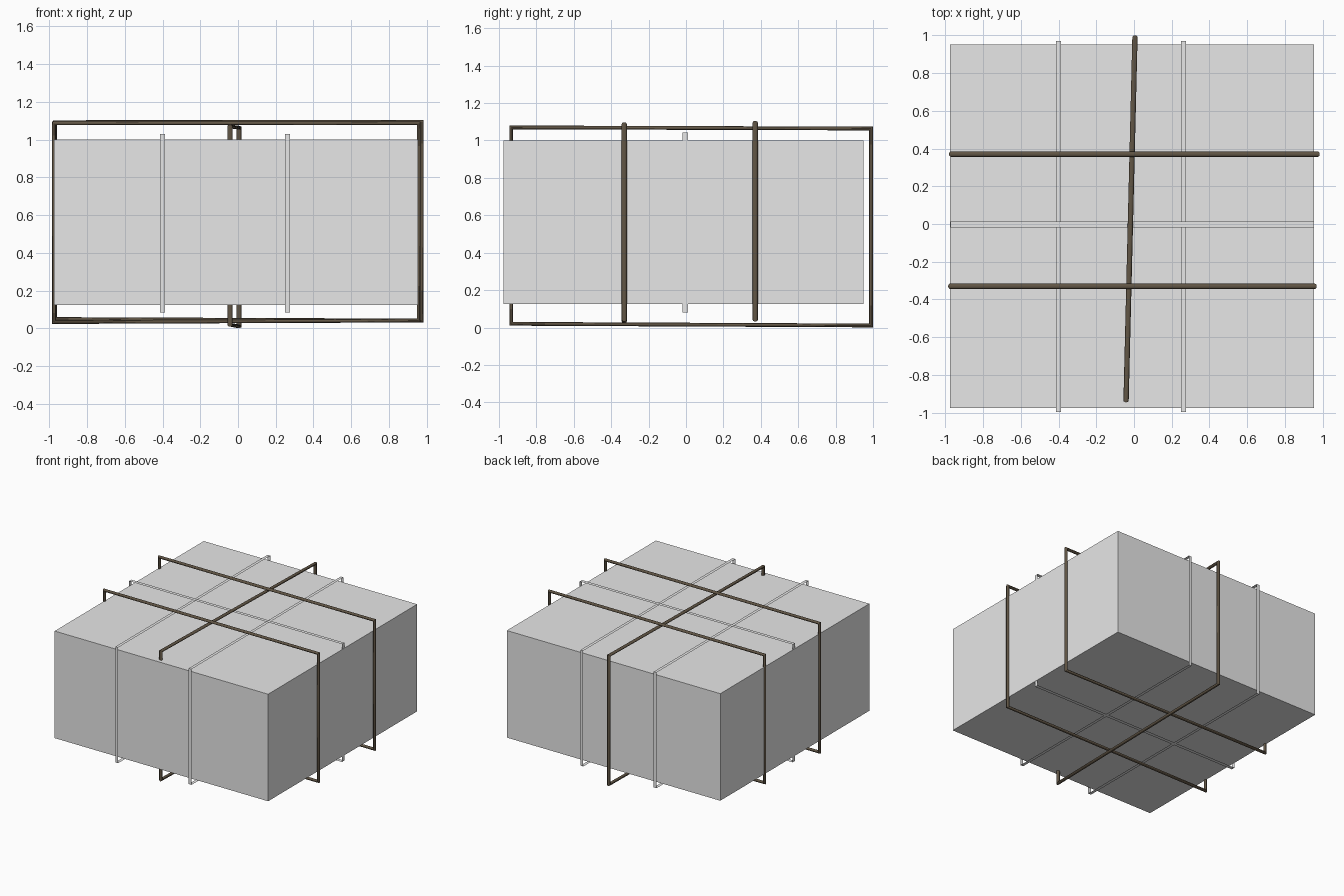
import bpy, bmesh, math
from mathutils import Vector

cube = bpy.data.objects.get("Cube")
if cube:
    bpy.data.objects.remove(cube, do_unlink=True)


def material(name, rgb):
    m = bpy.data.materials.new(name)
    m.use_nodes = True
    m.diffuse_color = (*rgb, 1)
    m.node_tree.nodes["Principled BSDF"].inputs["Base Color"].default_value = (*rgb, 1)
    return m


GREY = material("light grey", (0.8, 0.8, 0.8))
BROWN = material("dark brown", (0.12, 0.092, 0.06))


def finish(name, bm, mat):
    mesh = bpy.data.meshes.new(name)
    bm.to_mesh(mesh)
    bm.free()
    mesh.materials.append(mat)
    obj = bpy.data.objects.new(name, mesh)
    bpy.context.collection.objects.link(obj)
    return obj


def bridge(bm, rings, closed):
    """Join neighbouring rings of vertices all the way round the loop."""
    for a, b in zip(rings, rings[1:] + rings[:1]):
        n = len(a)
        for i in range(n if closed else n - 1):
            j = (i + 1) % n
            bm.faces.new((a[i], a[j], b[j], b[i]))
    bmesh.ops.recalc_face_normals(bm, faces=bm.faces)


def ribbon(name, axis, centre, width, lo, hi, bottom, top):
    """Flat band wrapped round the box, running along x or y."""
    bm = bmesh.new()
    rings = []
    for along, z in ((lo, bottom), (hi, bottom), (hi, top), (lo, top)):
        ring = []
        for side in (-width / 2, width / 2):
            p = (along, centre + side, z) if axis == "x" else (centre + side, along, z)
            ring.append(bm.verts.new(p))
        rings.append(ring)
    bridge(bm, rings, False)
    finish(name, bm, GREY)


def cord(name, corners, sides=12, thick=0.01, wide=0.014):
    """Mitred rectangular loop of cord through four corner points."""
    pts = [Vector(c) for c in corners]
    across = (pts[1] - pts[0]).normalized()
    up = Vector((0, 0, 1))
    normal = across.cross(up).normalized()
    bm = bmesh.new()
    rings = []
    for p, (sa, sz) in zip(pts, ((-1, -1), (1, -1), (1, 1), (-1, 1))):
        outward = across * sa + up * sz
        ring = []
        for i in range(sides):
            a = math.tau * i / sides
            ring.append(bm.verts.new(p + outward * thick * math.cos(a)
                                     + normal * wide * math.sin(a)))
        rings.append(ring)
    bridge(bm, rings, True)
    obj = finish(name, bm, BROWN)
    bpy.ops.object.select_all(action="DESELECT")
    obj.select_set(True)
    bpy.context.view_layer.objects.active = obj
    bpy.ops.object.shade_smooth_by_angle(angle=math.radians(40))


# Main block
bm = bmesh.new()
bmesh.ops.create_cube(bm, size=1)
bmesh.ops.scale(bm, vec=(1.93, 1.925, 0.875), verts=bm.verts)
bmesh.ops.translate(bm, vec=(-0.01, -0.0125, 0.5625), verts=bm.verts)
finish("parcel_box", bm, GREY)

# Thin flat bands
for name, x in (("right_band", -0.40), ("left_band", 0.263)):
    ribbon(name, "y", x, 0.026, -0.995, 0.97, 0.085, 1.03)
ribbon("cross_band", "x", -0.003, 0.03, -0.973, 0.953, 0.08, 1.043)

# Round cords, each sitting a little askew
cord("front_cord", ((-0.975, -0.33, 0.034), (0.958, -0.33, 0.042),
                    (0.958, -0.33, 1.087), (-0.975, -0.33, 1.087)))
cord("back_cord", ((-0.97, 0.37, 0.05), (0.974, 0.37, 0.042),
                   (0.974, 0.37, 1.095), (-0.97, 0.37, 1.093)))
cord("long_cord", ((-0.042, -0.935, 0.02), (0.005, 0.989, 0.011),
                   (0.005, 0.989, 1.064), (-0.042, -0.935, 1.07)))
